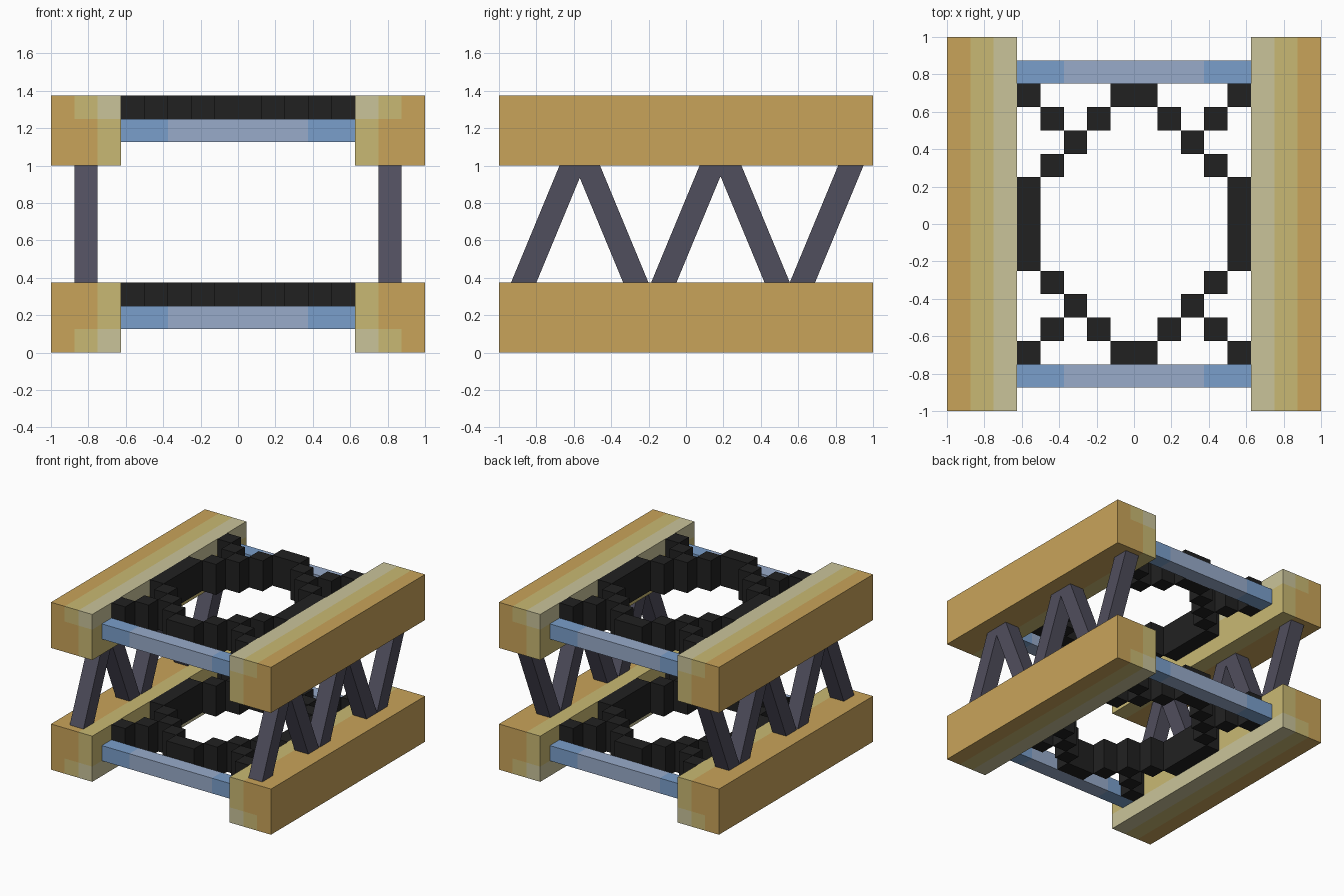
import bpy, bmesh, math
from mathutils import Matrix, Vector

if "Cube" in bpy.data.objects:
    bpy.data.objects.remove(bpy.data.objects["Cube"])

U = 0.125  # block unit


def material(name, hex_code):
    def lin(c):
        return c / 12.92 if c <= 0.04045 else ((c + 0.055) / 1.055) ** 2.4
    m = bpy.data.materials.new(name)
    m.diffuse_color = [lin(int(hex_code[i:i + 2], 16) / 255) for i in (0, 2, 4)] + [1]
    m.use_nodes = True
    m.node_tree.nodes["Principled BSDF"].inputs["Base Color"].default_value = m.diffuse_color
    return m


GOLD = material("gold", "C9A45A")
YELLOW = material("straw_yellow", "C9B973")
BEIGE = material("beige", "CAC49A")
BLUE = material("blue", "7A9FCB")
PALE = material("pale_blue", "98ABCA")
BLACK = material("black", "212121")
SLATE = material("slate", "504E5D")


def add_box(bm, lo, hi):
    lo, hi = Vector(lo), Vector(hi)
    mat = Matrix.Translation((lo + hi) / 2) @ Matrix.Diagonal((*(hi - lo), 1))
    bmesh.ops.create_cube(bm, size=1, matrix=mat)


def cut(bm, co, no):
    bmesh.ops.bisect_plane(bm, geom=bm.verts[:] + bm.edges[:] + bm.faces[:],
                           plane_co=co, plane_no=no)


def finish(bm, name, mats):
    bmesh.ops.recalc_face_normals(bm, faces=bm.faces[:])
    me = bpy.data.meshes.new(name)
    bm.to_mesh(me)
    bm.free()
    for m in mats:
        me.materials.append(m)
    ob = bpy.data.objects.new(name, me)
    bpy.context.collection.objects.link(ob)
    return ob


def rail(name, side, z0, upper):
    # Long beam, paler toward its inner edge and its outward top or bottom
    bm = bmesh.new()
    xs = sorted((side * 5 * U, side * 8 * U))
    add_box(bm, (xs[0], -1, z0), (xs[1], 1, z0 + 3 * U))
    for k in (1, 2):
        cut(bm, (xs[0] + k * U, 0, 0), (1, 0, 0))
        cut(bm, (0, 0, z0 + k * U), (0, 0, 1))
    for f in bm.faces:
        c = f.calc_center_median()
        i = min(2, int((abs(c.x) - 5 * U) / U + 0.01))
        k = min(2, int((c.z - z0) / U + 0.01))
        if upper:
            k = 2 - k
        if i == 0:
            f.material_index = 2 if k == 0 else 1
        else:
            f.material_index = 1 if (i == 1 and k == 0) else 0
    finish(bm, name, (GOLD, YELLOW, BEIGE))


def crossbar(name, side, z0):
    # Blue bar with a paler middle
    bm = bmesh.new()
    ys = sorted((side * 6 * U, side * 7 * U))
    add_box(bm, (-5 * U, ys[0], z0), (5 * U, ys[1], z0 + U))
    for x in (-3 * U, 3 * U):
        cut(bm, (x, 0, 0), (1, 0, 0))
    for f in bm.faces:
        f.material_index = int(abs(f.calc_center_median().x) < 3 * U)
    finish(bm, name, (BLUE, PALE))


def block_ring(name, z0):
    # Ring of blocks, one quadrant of diagonal steps mirrored four ways
    bm = bmesh.new()
    z1 = z0 + 2 * U
    for s in (-1, 1):
        for t in (-1, 1):
            for i, j in ((4, 5), (3, 4), (2, 3), (3, 2), (1, 4)):
                x, y = s * (i + 0.5) * U, t * (j + 0.5) * U
                add_box(bm, (x - U / 2, y - U / 2, z0), (x + U / 2, y + U / 2, z1))
        # Straight sides and ends
        x, y = s * 4.5 * U, s * 5.5 * U
        add_box(bm, (x - U / 2, -2 * U, z0), (x + U / 2, 2 * U, z1))
        add_box(bm, (-U, y - U / 2, z0), (U, y + U / 2, z1))
    finish(bm, name, (BLACK,))


def strut(name, side, y_mid, lean):
    # Slanted post whose ends are sunk into the rails
    bm = bmesh.new()
    slope = math.tan(math.radians(22.5)) * lean
    half = 0.0677
    x = side * 6.5 * U
    add_box(bm, (x - U / 2, y_mid - half, 0.32), (x + U / 2, y_mid + half, 1.055))
    for v in bm.verts:
        v.co.y += (v.co.z - 0.6875) * slope
    finish(bm, name, (SLATE,))


for level, z in (("lower", 0), ("upper", 1)):
    for s, side in ((-1, "left"), (1, "right")):
        rail(f"{level}_{side}_rail", s, z, z > 0)
    for s, end in ((-1, "front"), (1, "back")):
        crossbar(f"{level}_{end}_crossbar", s, z + U)
    block_ring(f"{level}_block_ring", z + U)

# Zigzag struts between the two levels
for s, side in ((-1, "left"), (1, "right")):
    for n, y in enumerate((-0.738, -0.398, 0.011, 0.358, 0.752)):
        strut(f"{side}_strut_{n + 1}", s, y, 1 if n % 2 == 0 else -1)
